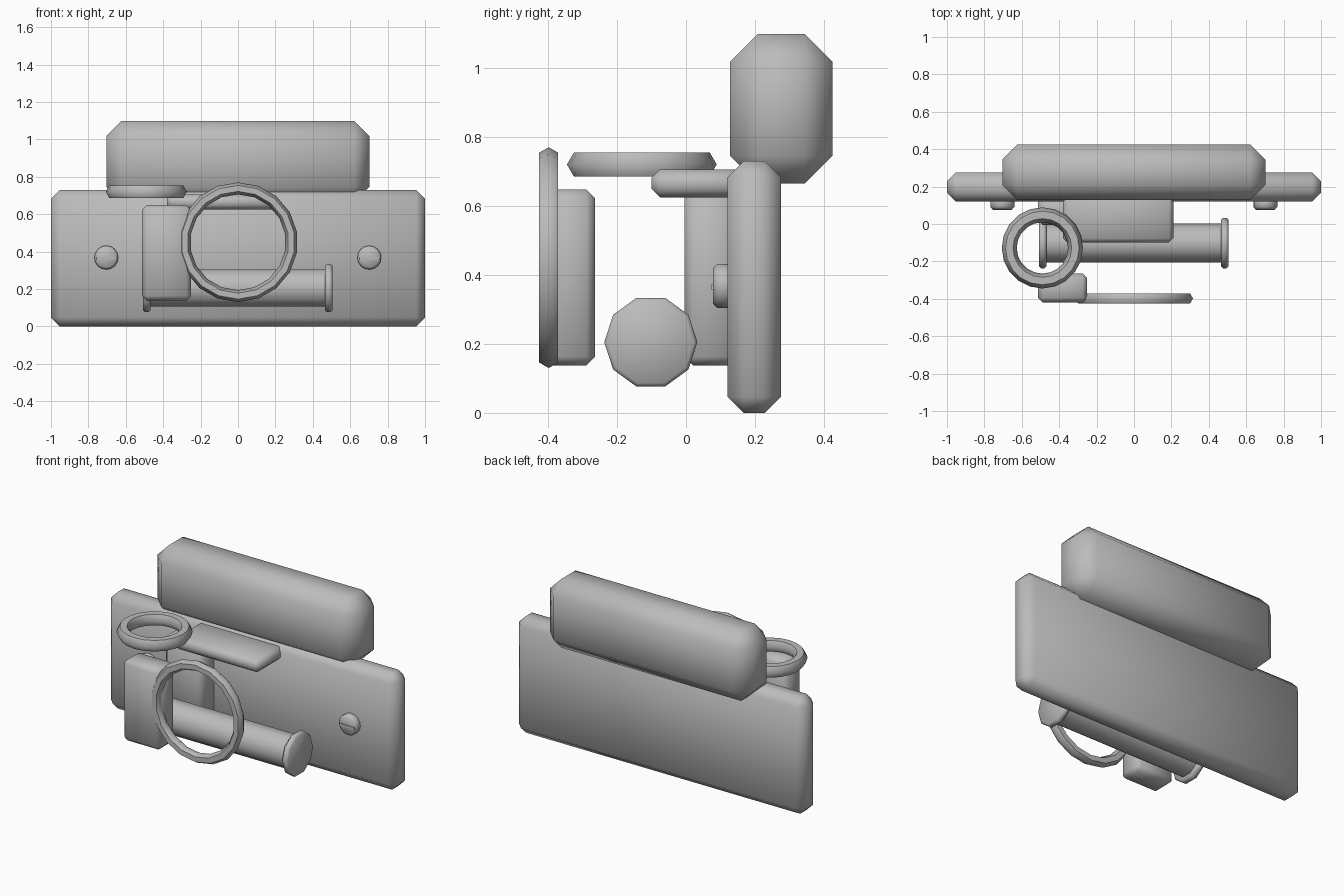
import bpy
from math import pi, radians

cube = bpy.data.objects.get("Cube")
if cube:
    bpy.data.objects.remove(cube, do_unlink=True)

# Single plain grey material
GREY = (0.5, 0.5, 0.5, 1)
grey = bpy.data.materials.new("plain_grey")
grey.use_nodes = True
grey.diffuse_color = GREY
grey.node_tree.nodes["Principled BSDF"].inputs["Base Color"].default_value = GREY


def finish(name, bevel=0):
    """Name the active part, chamfer it, and shade it smoothly."""
    ob = bpy.context.object
    ob.name = name
    ob.data.materials.append(grey)
    bpy.ops.object.transform_apply(location=False, rotation=True, scale=True)
    if bevel:
        mod = ob.modifiers.new("chamfer", 'BEVEL')
        mod.width = bevel
        mod.segments = 1
        mod.angle_limit = radians(50)
        bpy.ops.object.modifier_apply(modifier=mod.name)
    bpy.ops.object.shade_smooth_by_angle(angle=radians(60))
    return ob


def box(name, xs, ys, zs, bevel=0):
    spans = (xs, ys, zs)
    bpy.ops.mesh.primitive_cube_add(size=1, location=[sum(s) / 2 for s in spans])
    bpy.context.object.scale = [s[1] - s[0] for s in spans]
    return finish(name, bevel)


def cylinder(name, centre, radius, length, rotation, sides, bevel=0):
    bpy.ops.mesh.primitive_cylinder_add(vertices=sides, radius=radius, depth=length,
                                        location=centre, rotation=rotation)
    return finish(name, bevel)


def ring(name, centre, major, minor, rotation, sides):
    bpy.ops.mesh.primitive_torus_add(major_radius=major, minor_radius=minor,
                                     major_segments=sides, minor_segments=6,
                                     location=centre, rotation=rotation)
    return finish(name)


# Wall plate and the long block above it
box("back_plate", (-1, 1), (0.12, 0.276), (0, 0.73), 0.047)
box("top_block", (-0.704, 0.702), (0.128, 0.425), (0.665, 1.098), 0.08)

# Shelf and the two upright blocks
box("shelf", (-0.38, 0.21), (-0.1, 0.2), (0.625, 0.705), 0.024)
box("rear_upright", (-0.513, -0.25), (-0.005, 0.15), (0.138, 0.648), 0.025)
box("front_upright", (-0.513, -0.25), (-0.42, -0.264), (0.138, 0.648), 0.025)

# Horizontal ring and large hanging ring
ring("cup_ring", (-0.49, -0.128, 0.72), 0.177, 0.04, (0, 0, 0), 20)
ring("hanging_ring", (0, -0.398, 0.45), 0.288, 0.032, (pi / 2, pi / 2, 0), 18)

# Roller bar with a flange at each end
along_x = (0, pi / 2, 0)
cylinder("roller_bar", (0, -0.102, 0.205), 0.104, 0.96, along_x, 10)
for side, x in (("right", -0.488), ("left", 0.485)):
    cylinder(side + "_flange", (x, -0.102, 0.205), 0.135, 0.04, along_x, 10, 0.01)

# Slotted screws
for side, x in (("right", -0.704), ("left", 0.702)):
    cylinder(side + "_screw", (x, 0.11, 0.368), 0.064, 0.064, (pi / 2, 0, 0), 16, 0.013)
    box(side + "_screw_slot", (x - 0.052, x + 0.052), (0.074, 0.082), (0.357, 0.372))
